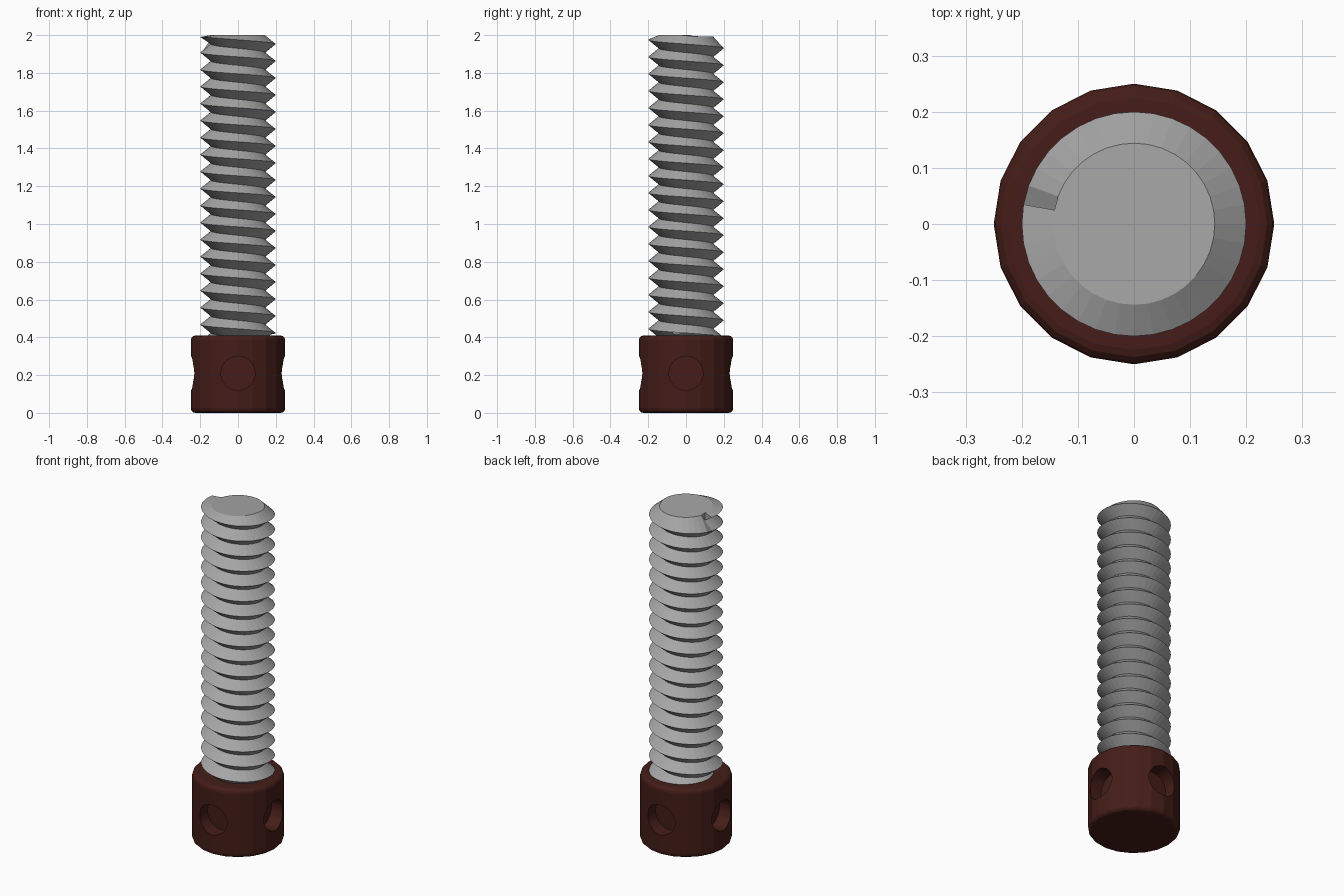
import bpy, bmesh
from math import radians, cos, sin, pi
from mathutils import Matrix

if "Cube" in bpy.data.objects:
    bpy.data.objects.remove(bpy.data.objects["Cube"])


def make_object(name, bm, mat):
    mesh = bpy.data.meshes.new(name)
    bmesh.ops.recalc_face_normals(bm, faces=bm.faces[:])
    bm.to_mesh(mesh)
    bm.free()
    obj = bpy.data.objects.new(name, mesh)
    bpy.context.collection.objects.link(obj)
    obj.data.materials.append(mat)
    return obj


def make_material(name, r, g, b):
    mat = bpy.data.materials.new(name)
    mat.diffuse_color = (r, g, b, 1)
    mat.use_nodes = True
    mat.node_tree.nodes["Principled BSDF"].inputs["Base Color"].default_value = mat.diffuse_color
    return mat


steel = make_material("dark_steel", 0.38, 0.38, 0.38)
brown = make_material("dark_red_brown", 0.058, 0.012, 0.009)

# Threaded shaft: a V-shaped thread descending from the top into the head
TOP, PITCH, STEPS, TURNS = 2.0, 0.09, 36, 18.5
CREST_R, ROOT_R = 0.20, 0.144
bm = bmesh.new()
root, crest = [], []
for i in range(int(STEPS * TURNS)):
    a = radians(170) + 2 * pi * i / STEPS
    z = TOP - PITCH * i / STEPS
    root_z = min(TOP, z + PITCH / 2)
    if i < STEPS:                      # keep the rim of the top almost level
        root_z = max(root_z, TOP - 0.008)
    crest.append(bm.verts.new((CREST_R * cos(a), CREST_R * sin(a), min(z, TOP - 0.01))))
    root.append(bm.verts.new((ROOT_R * cos(a), ROOT_R * sin(a), root_z)))
for i in range(len(root) - 1):
    bm.faces.new((crest[i], crest[i + 1], root[i + 1], root[i]))
    j = i + STEPS
    if j + 1 < len(root):
        bm.faces.new((root[j], root[j + 1], crest[i + 1], crest[i]))
# Flat top and the small step where the thread starts
bm.faces.new(root[:STEPS])
bm.faces.new((root[STEPS - 1], root[STEPS], root[0]))
bm.faces.new((crest[0], root[0], root[STEPS]))
make_object("threaded_shaft", bm, steel)

# Head: 20-sided cylinder with rounded rims
HEAD_H, HEAD_R, SIDES = 0.41, 0.25, 20
bm = bmesh.new()
bmesh.ops.create_cone(bm, cap_ends=True, segments=SIDES, radius1=HEAD_R, radius2=HEAD_R,
                      depth=HEAD_H, matrix=Matrix.Translation((0, 0, HEAD_H / 2)))
rims = [e for e in bm.edges if abs(e.verts[0].co.z - e.verts[1].co.z) < 1e-4]
bmesh.ops.bevel(bm, geom=rims, offset=0.025, segments=3, profile=0.5, affect='EDGES')
head = make_object("screw_head", bm, brown)

# Four blind holes around the head
bm = bmesh.new()
for k in range(4):
    m = (Matrix.Translation((0, 0, 0.21)) @ Matrix.Rotation(k * pi / 2, 4, 'Z')
         @ Matrix.Translation((0.24, 0, 0)) @ Matrix.Rotation(pi / 2, 4, 'Y'))
    bmesh.ops.create_cone(bm, cap_ends=True, segments=32, radius1=0.09, radius2=0.09,
                          depth=0.16, matrix=m)
cutter = make_object("hole_cutter", bm, brown)
cutter.hide_render = True

mod = head.modifiers.new("holes", 'BOOLEAN')
mod.operation = 'DIFFERENCE'
mod.solver = 'EXACT'
mod.object = cutter
bpy.context.view_layer.objects.active = head
bpy.ops.object.modifier_apply(modifier=mod.name)
bpy.data.objects.remove(cutter)
